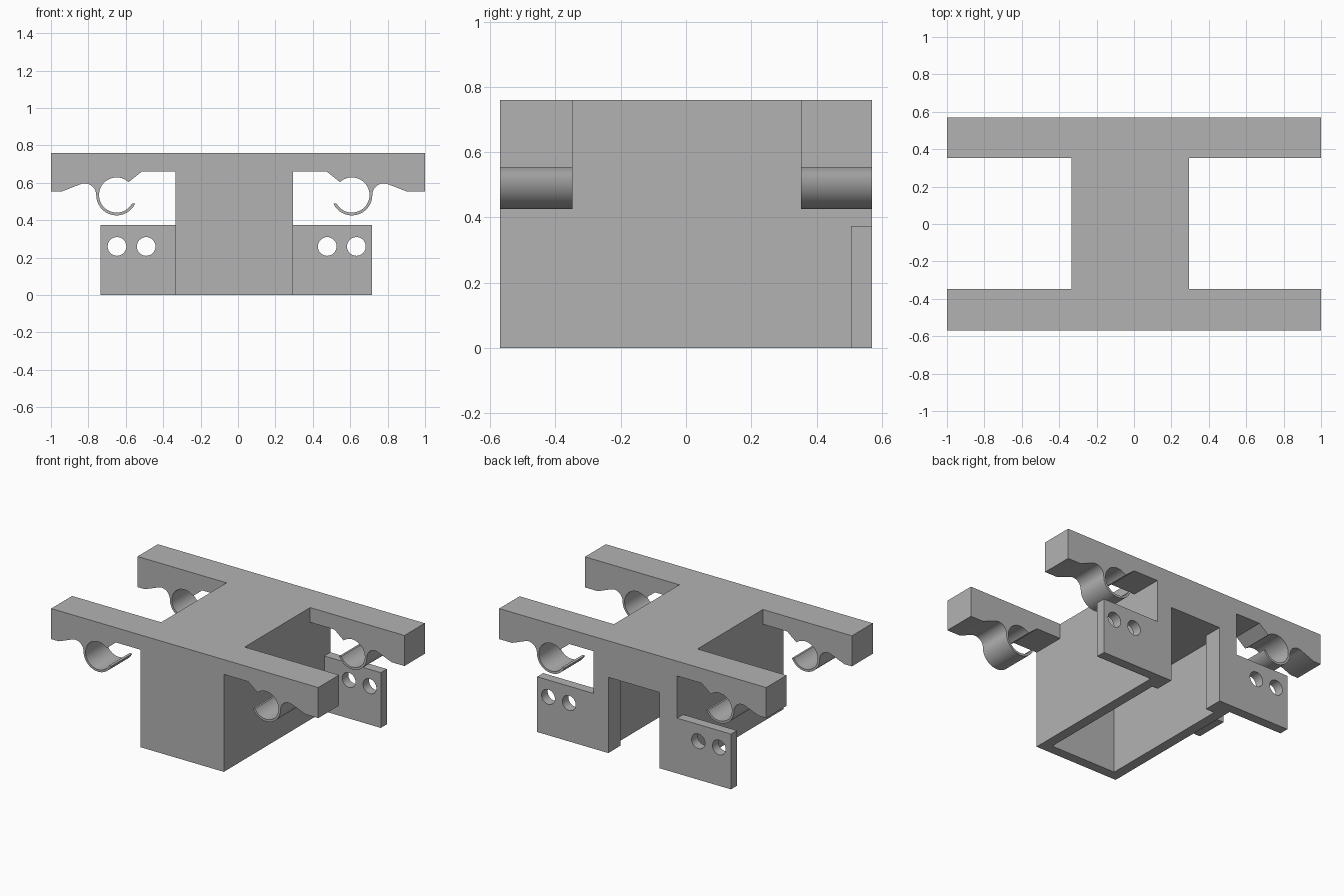
import bpy, bmesh
from math import sin, cos, radians

cube = bpy.data.objects.get("Cube")
if cube:
    bpy.data.objects.remove(cube, do_unlink=True)

GREY = (0.45, 0.45, 0.45, 1)
grey = bpy.data.materials.new("plain grey")
grey.use_nodes = True
grey.diffuse_color = GREY
grey.node_tree.nodes["Principled BSDF"].inputs["Base Color"].default_value = GREY

MID = -0.02                      # symmetry plane of the clips and body
BODY_HALF = 0.313
Y_FRONT, Y_BACK = -0.57, 0.57
TOP = 0.76


def extrude(name, outline, y0, y1):
    """Extrude an (x, z) outline from y0 to y1."""
    bm = bmesh.new()
    face = bm.faces.new([bm.verts.new((x, y0, z)) for x, z in outline])
    grown = bmesh.ops.extrude_face_region(bm, geom=[face])["geom"]
    moved = [v for v in grown if isinstance(v, bmesh.types.BMVert)]
    bmesh.ops.translate(bm, verts=moved, vec=(0, y1 - y0, 0))
    bmesh.ops.recalc_face_normals(bm, faces=bm.faces)
    mesh = bpy.data.meshes.new(name)
    bm.to_mesh(mesh)
    bm.free()
    mesh.materials.append(grey)
    obj = bpy.data.objects.new(name, mesh)
    bpy.context.collection.objects.link(obj)
    return obj


def rect(x0, x1, z0, z1):
    return [(x0, z0), (x1, z0), (x1, z1), (x0, z1)]


def arc(cx, cz, r, a0, a1, steps):
    angles = [radians(a0 + (a1 - a0) * i / steps) for i in range(steps + 1)]
    return [(cx + r * cos(a), cz + r * sin(a)) for a in angles]


def cut(obj, cutters):
    """Subtract the cutters, bake the result and remove them."""
    for c in cutters:
        mod = obj.modifiers.new("cut", "BOOLEAN")
        mod.operation, mod.solver, mod.object = "DIFFERENCE", "EXACT", c
    graph = bpy.context.evaluated_depsgraph_get()
    mesh = bpy.data.meshes.new_from_object(obj.evaluated_get(graph))
    obj.modifiers.clear()
    obj.data = mesh
    for c in cutters:
        bpy.data.objects.remove(c, do_unlink=True)


def smooth(obj):
    bpy.ops.object.select_all(action="DESELECT")
    obj.select_set(True)
    bpy.context.view_layer.objects.active = obj
    bpy.ops.object.shade_smooth_by_angle(angle=radians(30))


# Hollow body, open below, with a narrower doorway in the back
body = extrude("body", rect(MID - BODY_HALF, MID + BODY_HALF, 0, TOP), Y_FRONT, Y_BACK)
cavity = extrude("cavity_cutter", rect(-0.265, 0.225, -0.2, 0.513), -0.503, 0.44)
doorway = extrude("doorway_cutter", rect(-0.2, 0.183, -0.2, 0.513), 0.3, 0.8)
cut(body, [cavity, doorway])


# Arm with a snap clip under it, measured outward from the symmetry plane
def arm_outline(end):
    cx, cz = 0.629, 0.535
    outer, inner, fillet = 0.109, 0.094, 0.062
    pts = [(BODY_HALF, TOP), (end, TOP), (end, 0.553), (0.924, 0.553)]
    pts += arc(cx + outer + fillet, cz, fillet, 65, 180, 16)
    pts += arc(cx, cz, outer, 0, -155, 32)[1:]
    pts += arc(cx, cz, inner, -152, 133, 48)
    pts += [(0.495, 0.66), (BODY_HALF, 0.66)]
    return pts


for side, s in (("left", 1), ("right", -1)):
    # Front and back clip arms
    outline = [(MID + s * u, z) for u, z in arm_outline(1 - s * MID)]
    for place, y0, y1 in (("front", Y_FRONT, -0.347), ("back", 0.353, Y_BACK)):
        smooth(extrude(f"{place}_{side}_clip_arm", outline, y0, y1))

    # Drilled mounting tab beside the doorway
    u0 = MID + s * BODY_HALF
    u1 = -0.01 + s * 0.726
    tab = extrude(f"{side}_mounting_tab", rect(u0, u1, 0, 0.374), 0.505, Y_BACK)
    holes = [extrude("hole_cutter", arc(-0.007 + s * u, 0.26, 0.05, 0, 348.75, 31), 0.4, 0.7)
             for u in (0.484, 0.64)]
    cut(tab, holes)
    smooth(tab)
